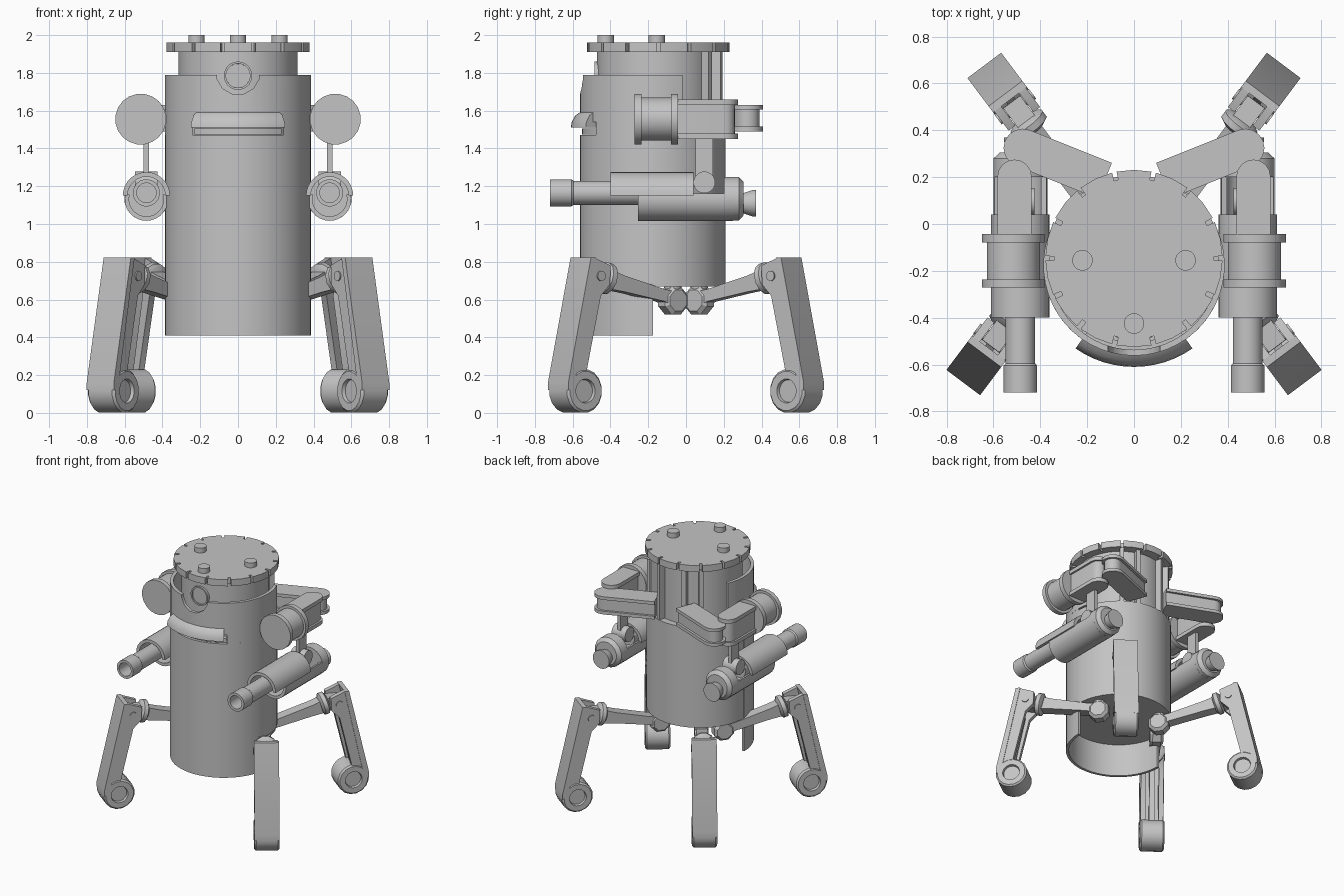
import bpy, bmesh, math
from mathutils import Vector as V

if "Cube" in bpy.data.objects:
    bpy.data.objects.remove(bpy.data.objects["Cube"])

grey = bpy.data.materials.new("plain_grey")
grey.diffuse_color = (0.55, 0.55, 0.55, 1)
grey.use_nodes = True
grey.node_tree.nodes["Principled BSDF"].inputs["Base Color"].default_value = grey.diffuse_color
X, Y, Z = V((1, 0, 0)), V((0, 1, 0)), V((0, 0, 1))


def finish(name, bm):
    bmesh.ops.recalc_face_normals(bm, faces=bm.faces)
    me = bpy.data.meshes.new(name)
    bm.to_mesh(me)
    bm.free()
    me.materials.append(grey)
    ob = bpy.data.objects.new(name, me)
    bpy.context.collection.objects.link(ob)
    shade(ob)
    return ob


def shade(ob):
    bpy.ops.object.select_all(action='DESELECT')
    ob.select_set(True)
    bpy.context.view_layer.objects.active = ob
    bpy.ops.object.shade_smooth_by_angle(angle=math.radians(32))


def prism(name, pts, o, u, v, w, d0, d1):
    """Profile in the u/v plane, extruded along w from d0 to d1."""
    bm = bmesh.new()
    o = V(o)
    rows = [[bm.verts.new(o + u * a + v * b + w * d) for a, b in pts] for d in (d0, d1)]
    n = len(pts)
    for i in range(n):
        j = (i + 1) % n
        bm.faces.new((rows[0][i], rows[0][j], rows[1][j], rows[1][i]))
    bm.faces.new(rows[0][::-1])
    bm.faces.new(rows[1])
    return finish(name, bm)


def lathe(name, prof, o, axis, n=24):
    """Spin (radius, distance) points around an axis; radius 0 closes an end."""
    bm = bmesh.new()
    o, axis = V(o), V(axis).normalized()
    a = axis.orthogonal().normalized()
    if abs(axis.z) < 0.9:
        a = (Z - axis * axis.z).normalized()
    b = axis.cross(a)
    rings = []
    for r, d in prof:
        if r == 0:
            rings.append([bm.verts.new(o + axis * d)] * n)
        else:
            rings.append([bm.verts.new(o + axis * d + (a * math.cos(t) + b * math.sin(t)) * r)
                          for t in [math.tau * (i + .5) / n for i in range(n)]])
    for p, q in zip(rings, rings[1:]):
        for i in range(n):
            j = (i + 1) % n
            vs = list(dict.fromkeys((p[i], p[j], q[j], q[i])))
            if len(vs) > 2:
                bm.faces.new(vs)
    return finish(name, bm)


def rod(name, o, axis, d0, d1, r, n=24):
    return lathe(name, [(0, d0), (r, d0), (r, d1), (0, d1)], o, axis, n)


def arc(r, a0, a1, n):
    return [(r * math.cos(math.radians(a0 + (a1 - a0) * i / n)),
             r * math.sin(math.radians(a0 + (a1 - a0) * i / n))) for i in range(n + 1)]


def band(r0, r1, a0, a1, n):
    return arc(r1, a0, a1, n) + arc(r0, a1, a0, n)


def box(name, x0, x1, y0, y1, z0, z1):
    return prism(name, [(x0, y0), (x1, y0), (x1, y1), (x0, y1)], (0, 0, 0), X, Y, Z, z0, z1)


def cut(ob, cutter):
    m = ob.modifiers.new("cut", 'BOOLEAN')
    m.operation, m.object, m.solver = 'DIFFERENCE', cutter, 'EXACT'
    bpy.context.view_layer.objects.active = ob
    bpy.ops.object.modifier_apply(modifier=m.name)
    bpy.data.objects.remove(cutter)
    shade(ob)


# Body: lower drum, inner core, front shell in two heights
CY = -0.175
rod("drum", (0, CY, 0), Z, 0.67, 1.46, 0.384, 40)
rod("inner_core", (0, -0.157, 0), Z, 1.4, 1.92, 0.315, 40)
prism("front_shell", band(0.366, 0.387, 180, 360, 24), (0, CY, 0), X, Y, Z, 0.41, 1.47)
face = prism("face_shell", band(0.362, 0.387, 156, 384, 32), (0, CY, 0), X, Y, Z, 1.47, 1.79)
cut(face, rod("eye_cutter", (0, 0, 1.8), Y, -0.8, -0.3, 0.116, 12))
cut(face, box("mouth_cutter", -0.24, 0.24, -0.8, -0.3, 1.4, 1.54))

# Eye: lens inside a raised ring
rod("eye_lens", (0, 0, 1.785), Y, -0.475, -0.40, 0.064)
lathe("eye_ring", [(0.062, -0.40), (0.075, -0.40), (0.075, -0.485), (0.064, -0.485), (0.062, -0.40)],
      (0, 0, 1.785), Y)

# Mouth bar: curved lip with a rounded upper front edge
bm = bmesh.new()
prof = [(0.33, 1.51), (0.435, 1.51), (0.43, 1.54), (0.41, 1.575), (0.38, 1.595), (0.33, 1.595)]
rows = []
for i in range(13):
    t = math.radians(235 + 70 * i / 12)
    rows.append([bm.verts.new((r * math.cos(t), CY + r * math.sin(t), z)) for r, z in prof])
for p, q in zip(rows, rows[1:]):
    for i in range(6):
        bm.faces.new((p[i], p[(i + 1) % 6], q[(i + 1) % 6], q[i]))
bm.faces.new(rows[0])
bm.faces.new(rows[-1])
finish("mouth_bar", bm)
prism("lower_lip", band(0.33, 0.375, 232, 308, 12), (0, CY, 0), X, Y, Z, 1.475, 1.505)

# Lid with slits around its rim, and three studs
pts = []
for i in range(14):
    c, s = math.radians(90 + (i + .5) * 360 / 14), math.tau / 14
    for t, r in ((-.026, .342), (.026, .342), (.026, .378), (s / 2, .378), (s - .026, .378)):
        pts.append((r * math.cos(c + t), r * math.sin(c + t)))
prism("lid", pts, (0, -0.147, 0), X, Y, Z, 1.91, 1.962)
for x, y in ((-.22, -.155), (.22, -.155), (0, -.425)):
    rod("lid_stud", (x, y, 0), Z, 1.95, 2.0, 0.044, 16)


def arm_plate(name, p, q, r, z0, z1):
    """Flat bar from p, with a rounded end around q."""
    u = (V(q) - V(p)).to_3d()
    L = u.length
    u.normalize()
    outline = [(0, -r)] + [(L + a, b) for a, b in arc(r, -90, 90, 8)] + [(0, r)]
    prism(name, outline, (p[0], p[1], 0), u, Z.cross(u), Z, z0, z1)


for s in (-1, 1):
    # Vertical straps on the back, carrying the shoulder
    for a in (52, 72):
        d = V((s * math.cos(math.radians(a)), math.sin(math.radians(a)), 0))
        prism("back_strap", [(.29, -.016), (.362, -.016), (.362, .016), (.29, .016)],
              (0, -0.157, 0), d, Z.cross(d), Z, 1.44, 1.915)

    # Shoulder arm and forearm: paired plates around a core
    a, e = (s * .125, .185), (s * .475, .325)
    arm_plate("shoulder_lower_plate", a, e, .082, 1.49, 1.515)
    arm_plate("shoulder_upper_plate", a, e, .082, 1.605, 1.63)
    arm_plate("shoulder_core", a, e, .064, 1.51, 1.61)
    f, g = (s * .51, -.045), (s * .51, .202)
    arm_plate("forearm_lower_plate", f, g, .073, 1.45, 1.48)
    arm_plate("forearm_upper_plate", f, g, .073, 1.63, 1.66)
    arm_plate("forearm_core", f, g, .058, 1.475, 1.635)

    # Spool at the front of the forearm
    lathe("spool", [(0, -.272), (.135, -.272), (.135, -.236), (.115, -.236), (.115, -.08),
                    (.135, -.08), (.135, -.043), (0, -.043)], (s * .515, 0, 1.555), Y, 20)

    # Hanger and pivot
    gx = s * .485
    box("hanger", gx - .014, gx + .014, .05, .143, 1.2, 1.46)
    rod("pivot", (gx, .097, 1.22), X, -.06, .06, .058, 16)

    # Gun: hollow barrel, open cradle and cover, rear cap and nozzle
    lathe("barrel", [(0, -.6), (.052, -.6), (.052, -.72), (.072, -.72), (.072, -.605), (.064, -.595),
                     (.064, .04), (0, .04)], (gx, 0, 1.165), Y, 20)
    prism("cradle", band(.092, .115, -195, 15, 16), (gx, 0, 1.132), X, Z, Y, -.255, .25)
    prism("cover", band(.1, .125, 0, 180, 14), (gx, 0, 1.15), X, Z, Y, -.4, .04)
    lathe("rear_cap", [(0, .2), (.117, .2), (.117, .28), (.09, .305), (0, .305)], (gx, 0, 1.134), Y, 16)
    lathe("rear_nozzle", [(0, .29), (.05, .29), (.072, .355), (.072, .37), (0, .37)], (gx, 0, 1.11), Y, 16)

    # Legs: profiles are (outward distance from foot, height)
    for t, fx in ((-1, .66), (1, .57)):
        o = V((s * fx, t * .585, 0))
        u = V((s * .6, t * .8, 0))
        w = Z.cross(u)
        side = [(.098, .19), (-.045, .82), (-.066, .82), (-.17, .78), (-.165, .68),
                (-.105, .62), (-.008, .21)]
        for k in (-1, 1):
            prism("leg_side_plate", side, o, u, Z, w, k * .048, k * .084)
        prism("leg_outer_plate", [(.115, .12), (.115, .16), (-.035, .823), (-.068, .823), (.07, .17), (.075, .12)],
              o, u, Z, w, -.09, .09)
        prism("leg_rib", [(.08, .15), (-.05, .74), (-.085, .62), (.015, .15)], o, u, Z, w, -.02, .02)
        rod("knee_pin", o + u * -.105 + Z * .725, w, -.092, .092, .027, 12)
        # Foot roller with recessed ends
        lathe("foot", [(0, -.07), (.06, -.07), (.064, -.09), (.105, -.09), (.117, -.078), (.117, .078),
                       (.105, .09), (.064, .09), (.06, .07), (0, .07)], o + Z * .116, w, 16)
        # Knee collar and tapered thigh
        d = (u + Z * .27).normalized()
        lathe("knee_collar", [(0, -.03), (.06, -.03), (.085, -.015), (.085, .015), (.06, .03), (0, .03)],
              o + u * -.2 + Z * .712, d, 12)
        prism("knee_tongue", [(-.2, .66), (-.09, .69), (-.08, .76), (-.2, .765)], o, u, Z, w, -.045, .045)
        prism("thigh", [(-.2, .655), (-.2, .76), (-.3, .725), (-.56, .655), (-.64, .64), (-.64, .56),
                        (-.56, .59), (-.3, .64)], o, u, Z, w, -.042, .042)
        # Hip knuckle and its mount under the drum
        h = o + u * -.644
        lathe("hip", [(0, -.05), (.06, -.05), (.08, -.03), (.08, .03), (.06, .05), (0, .05)],
              h + Z * .595, w, 8)
        rod("hip_mount", h, Z, .6, .69, .045, 12)
